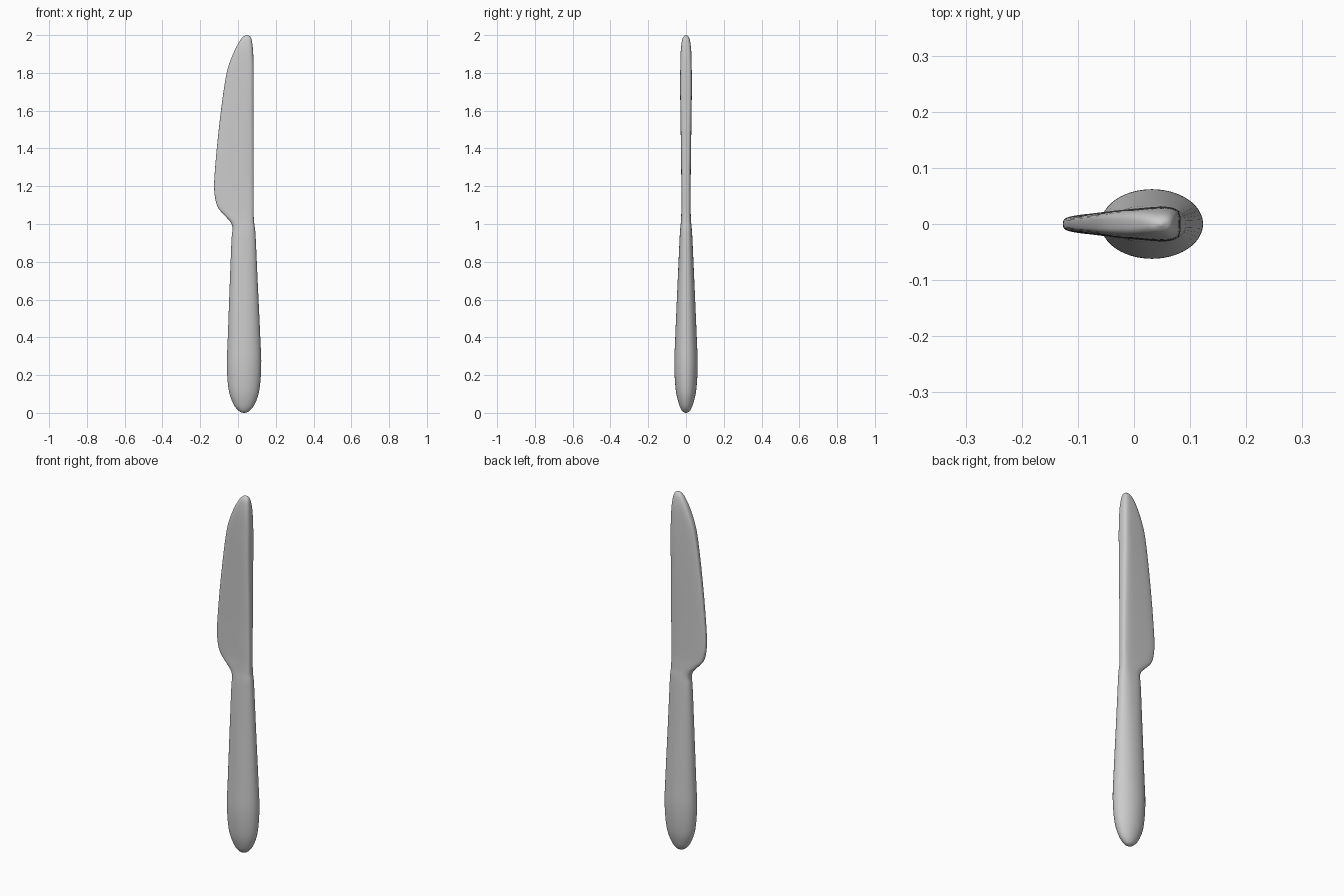
import bpy, bmesh, math
from mathutils import Vector

# Sections: z, edge x, spine x, half depth at edge, half depth at spine, squareness
BUTT_TO_TIP = [
    (0.000, 0.028, 0.038, 0.003, 0.003, 2.0),
    (0.010, 0.005, 0.060, 0.020, 0.020, 2.0),
    (0.045, -0.023, 0.088, 0.037, 0.037, 2.0),
    (0.120, -0.049, 0.113, 0.054, 0.054, 2.0),
    (0.250, -0.059, 0.123, 0.062, 0.062, 2.0),
    (0.400, -0.054, 0.118, 0.057, 0.057, 2.05),
    (0.700, -0.043, 0.104, 0.044, 0.044, 2.2),
    (0.920, -0.034, 0.094, 0.034, 0.034, 2.5),
    (0.975, -0.029, 0.090, 0.030, 0.031, 2.8),
    (1.010, -0.040, 0.085, 0.026, 0.028, 3.2),
    (1.050, -0.075, 0.083, 0.022, 0.027, 3.8),
    (1.095, -0.110, 0.083, 0.018, 0.027, 4.0),
    (1.180, -0.126, 0.083, 0.016, 0.028, 4.0),
    (1.300, -0.121, 0.083, 0.016, 0.029, 4.0),
    (1.500, -0.102, 0.083, 0.018, 0.032, 4.0),
    (1.700, -0.077, 0.083, 0.020, 0.035, 4.0),
    (1.820, -0.055, 0.083, 0.022, 0.034, 3.8),
    (1.910, -0.022, 0.080, 0.023, 0.031, 3.3),
    (1.965, 0.007, 0.074, 0.020, 0.024, 2.8),
    (1.990, 0.026, 0.066, 0.013, 0.015, 2.4),
    (2.000, 0.044, 0.052, 0.003, 0.003, 2.0),
]
SIDES, STEPS = 48, 5


def spline(rows, steps):
    """Smoothly resample the section table."""
    out = []
    for i in range(len(rows) - 1):
        a, b, c, d = (rows[max(0, min(len(rows) - 1, i + k))] for k in (-1, 0, 1, 2))
        for s in range(steps):
            t = s / steps
            out.append([0.5 * (2 * q + (r - p) * t + (2 * p - 5 * q + 4 * r - w) * t * t
                               + (3 * q - p - 3 * r + w) * t ** 3)
                        for p, q, r, w in zip(a, b, c, d)])
    out.append(list(rows[-1]))
    return out


def rounded(v, n):
    return math.copysign(abs(v) ** (2 / n), v)


def section(z, x0, x1, d0, d1, n):
    """Wedge-shaped rounded outline, thin at the cutting edge."""
    pts = []
    for k in range(SIDES):
        a = 2 * math.pi * k / SIDES
        u, v = rounded(math.cos(a), n), rounded(math.sin(a), n)
        f = (u + 1) / 2
        pts.append(Vector((x0 + (x1 - x0) * f, v * (d0 + (d1 - d0) * f), z)))
    return pts


# Handle and blade flow together as one continuous lofted body
bm = bmesh.new()
rings = [[bm.verts.new(p) for p in section(*row)] for row in spline(BUTT_TO_TIP, STEPS)]
for low, high in zip(rings, rings[1:]):
    for k in range(SIDES):
        j = (k + 1) % SIDES
        bm.faces.new((low[k], low[j], high[j], high[k]))
bm.faces.new(rings[0][::-1])
bm.faces.new(rings[-1])
bmesh.ops.recalc_face_normals(bm, faces=bm.faces)
for f in bm.faces:
    f.smooth = True

mesh = bpy.data.meshes.new("table_knife")
bm.to_mesh(mesh)
bm.free()
knife = bpy.data.objects.new("table_knife", mesh)
bpy.context.collection.objects.link(knife)
